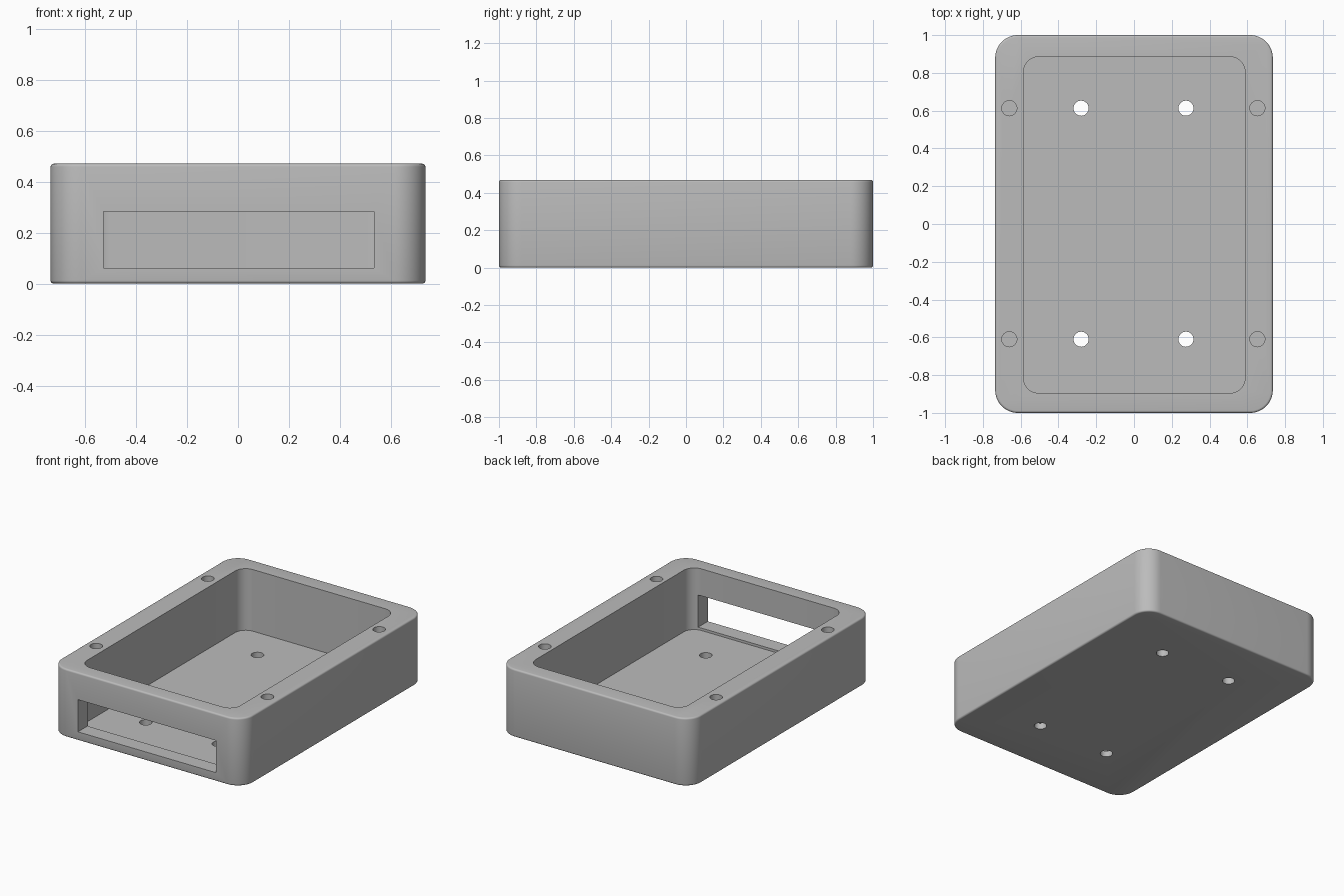
import bpy, bmesh, math

if "Cube" in bpy.data.objects:
    bpy.data.objects.remove(bpy.data.objects["Cube"])

HEIGHT, FLOOR = 0.47, 0.043
EDGE = 0.012            # small fillet on the outer rims


def ring(x0, x1, y0, y1, r, z, steps=12):
    """Rounded rectangle outline at height z."""
    pts = []
    corners = [(x1 - r, y1 - r), (x0 + r, y1 - r), (x0 + r, y0 + r), (x1 - r, y0 + r)]
    for q, (cx, cy) in enumerate(corners):
        for i in range(steps + 1):
            a = math.pi / 2 * (q + i / steps)
            pts.append((cx + r * math.cos(a), cy + r * math.sin(a), z))
    return pts


def circle(cx, cy, r, z, n=32):
    return [(cx + r * math.cos(math.tau * i / n), cy + r * math.sin(math.tau * i / n), z)
            for i in range(n)]


def loft(name, rings):
    """Closed solid through a stack of matching outlines."""
    bm = bmesh.new()
    rows = [[bm.verts.new(p) for p in r] for r in rings]
    n = len(rows[0])
    for a, b in zip(rows, rows[1:]):
        for i in range(n):
            j = (i + 1) % n
            bm.faces.new((a[i], a[j], b[j], b[i]))
    bm.faces.new(rows[0][::-1])
    bm.faces.new(rows[-1])
    bmesh.ops.recalc_face_normals(bm, faces=bm.faces)
    me = bpy.data.meshes.new(name)
    bm.to_mesh(me)
    bm.free()
    ob = bpy.data.objects.new(name, me)
    bpy.context.collection.objects.link(ob)
    return ob


# Outer shell with rounded corners and filleted top and bottom edges
profile = []
for i in range(5):
    a = math.pi / 2 * i / 4
    profile.append((EDGE * (1 - math.sin(a)), EDGE * (1 - math.cos(a))))
profile += [(d, HEIGHT - z) for d, z in reversed(profile)]
shell = loft("enclosure_body",
             [ring(-0.735 + d, 0.735 - d, -1 + d, 1 - d, 0.12 - d, z) for d, z in profile])

# Inner cavity
cutters = [loft("cavity_cutter", [ring(-0.585, 0.588, -0.895, 0.885, 0.08, z)
                                  for z in (FLOOR, HEIGHT + 0.1)])]

# Front port opening
cutters.append(loft("port_cutter", [
    [(-0.527, -1.1, z), (0.533, -1.1, z), (0.533, -0.7, z), (-0.527, -0.7, z)]
    for z in (0.06, 0.283)]))

# Blind screw holes in the rim, through holes in the floor
for y in (-0.61, 0.613):
    for x in (-0.66, 0.653):
        cutters.append(loft("screw_cutter", [circle(x, y, 0.04, z) for z in (0.2, HEIGHT + 0.1)]))
    for x in (-0.28, 0.275):
        cutters.append(loft("floor_hole_cutter", [circle(x, y, 0.04, z) for z in (-0.1, 0.2)]))

# Cut everything out of the shell
bpy.context.view_layer.objects.active = shell
shell.select_set(True)
for c in cutters:
    m = shell.modifiers.new("cut", 'BOOLEAN')
    m.operation, m.solver, m.object = 'DIFFERENCE', 'EXACT', c
    bpy.ops.object.modifier_apply(modifier=m.name)
    bpy.data.objects.remove(c)

# Plain grey plastic
grey = bpy.data.materials.new("grey_plastic")
grey.diffuse_color = (0.5, 0.5, 0.5, 1)
grey.use_nodes = True
grey.node_tree.nodes["Principled BSDF"].inputs["Base Color"].default_value = grey.diffuse_color
shell.data.materials.clear()
shell.data.materials.append(grey)
for p in shell.data.polygons:
    p.material_index = 0
bpy.ops.object.shade_smooth_by_angle(angle=math.radians(30))
